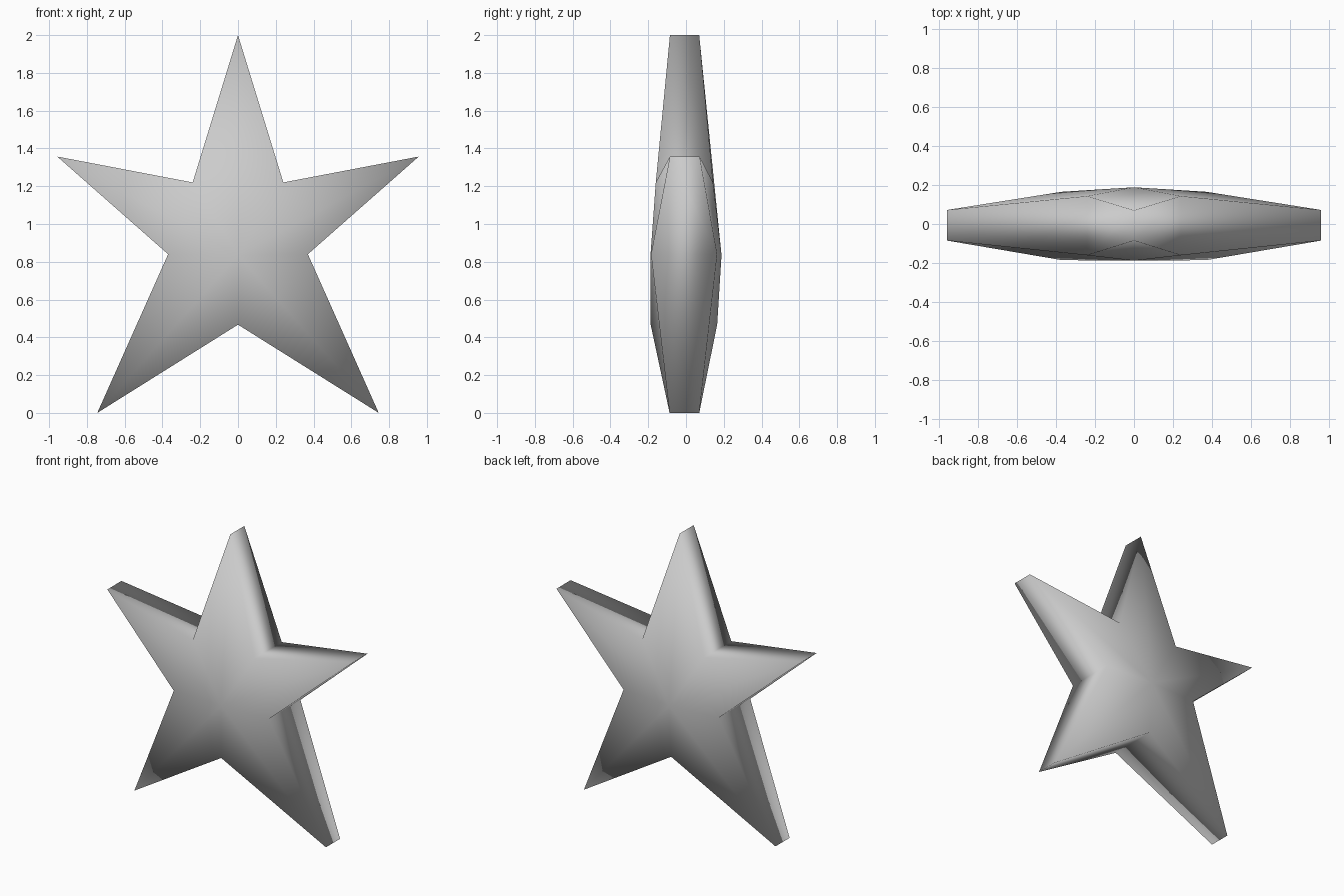
import bpy
import bmesh

cube = bpy.data.objects.get("Cube")
if cube:
    bpy.data.objects.remove(cube, do_unlink=True)

# Plain grey material
grey = bpy.data.materials.new("plain grey")
grey.use_nodes = True
colour = (0.6, 0.6, 0.6, 1)
grey.diffuse_color = colour
grey.node_tree.nodes["Principled BSDF"].inputs["Base Color"].default_value = colour

# Half outline from top tip to bottom notch: x, z, front y, back y
half = [
    (0, 2, -0.085, 0.07),
    (0.24, 1.22, -0.16, 0.143),
    (0.957, 1.357, -0.085, 0.072),
    (0.37, 0.84, -0.185, 0.165),
    (0.745, 0, -0.087, 0.07),
    (0, 0.467, -0.187, 0.165),
]
outline = half + [(-x, z, f, b) for x, z, f, b in reversed(half[1:-1])]
centre_z, centre_depth = 0.835, 0.188

# Domed star: a fan on each side joined by rim walls
bm = bmesh.new()
front = [bm.verts.new((x, f, z)) for x, z, f, b in outline]
back = [bm.verts.new((x, b, z)) for x, z, f, b in outline]
front_centre = bm.verts.new((0, -centre_depth, centre_z))
back_centre = bm.verts.new((0, centre_depth, centre_z))
for i in range(len(outline)):
    j = (i + 1) % len(outline)
    bm.faces.new((front_centre, front[j], front[i]))
    bm.faces.new((back_centre, back[i], back[j]))
    bm.faces.new((front[i], front[j], back[j], back[i]))
bmesh.ops.recalc_face_normals(bm, faces=bm.faces)

# Soft shading all over, rim included
for face in bm.faces:
    face.smooth = True

mesh = bpy.data.meshes.new("star")
bm.to_mesh(mesh)
bm.free()
mesh.materials.append(grey)
star = bpy.data.objects.new("star", mesh)
bpy.context.collection.objects.link(star)
